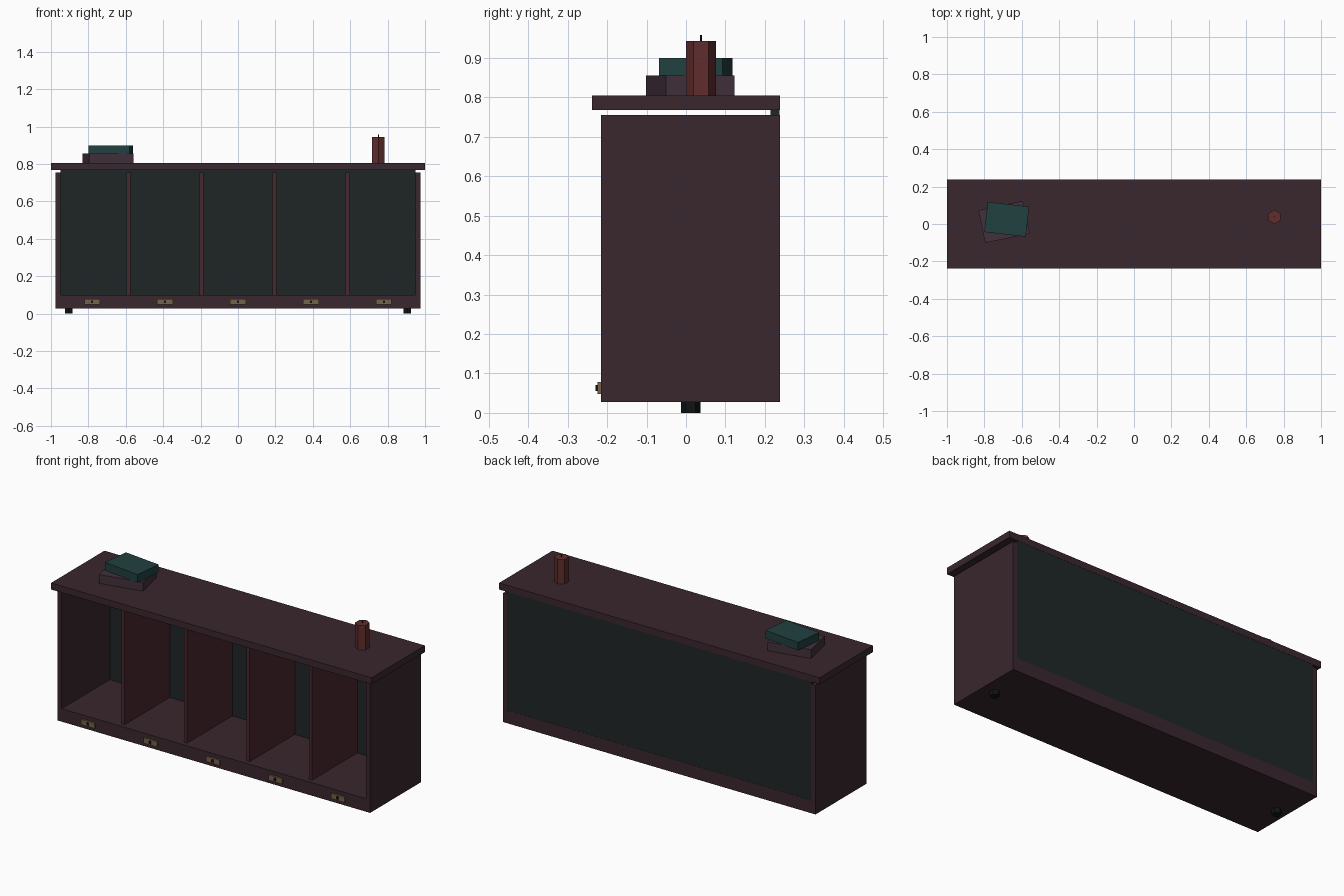
import bpy
from math import radians

if "Cube" in bpy.data.objects:
    bpy.data.objects.remove(bpy.data.objects["Cube"])


def material(name, rgb):
    m = bpy.data.materials.new(name)
    m.diffuse_color = (*[(c / 255) ** 2.2 for c in rgb], 1)
    m.use_nodes = True
    m.node_tree.nodes["Principled BSDF"].inputs["Base Color"].default_value = m.diffuse_color
    return m


WOOD = material("dark_wood", (60, 43, 50))
RED_WOOD = material("red_wood", (74, 44, 50))
SLATE = material("slate", (36, 42, 42))
BRASS = material("brass", (118, 98, 74))
PLUM = material("plum_cover", (68, 52, 62))
TEAL = material("teal_cover", (38, 66, 66))
WAX = material("red_wax", (96, 48, 48))
BLACK = material("black", (24, 26, 26))


def box(name, x, y, z, mat, turn=0):
    """Box from (min, max) ranges, turned about its own centre."""
    r = (x, y, z)
    bpy.ops.mesh.primitive_cube_add(size=1, location=[(a + b) / 2 for a, b in r])
    ob = bpy.context.object
    ob.name = name
    ob.scale = [b - a for a, b in r]
    ob.rotation_euler.z = radians(turn)
    ob.data.materials.append(mat)
    return ob


def prism(name, x, y, z, radius, mat, sides=6):
    """Upright low-poly cylinder, z is a (min, max) range."""
    bpy.ops.mesh.primitive_cylinder_add(vertices=sides, radius=radius, depth=z[1] - z[0],
                                        location=(x, y, sum(z) / 2))
    ob = bpy.context.object
    ob.name = name
    ob.data.materials.append(mat)
    return ob


# Carcass: base, sides, back and overhanging top
box("base", (-0.95, 0.95), (-0.215, 0.238), (0.027, 0.1), WOOD)
for side, s in (("left", -1), ("right", 1)):
    box(f"{side}_side", sorted((s * 0.95, s * 0.975)), (-0.215, 0.238), (0.027, 0.755), WOOD)
    prism(f"{side}_foot", s * 0.905, 0.012, (0, 0.027), 0.0245, BLACK)
box("back_panel", (-0.95, 0.95), (0.214, 0.237), (0.1, 0.768), SLATE)
box("top", (-1, 1), (-0.238, 0.238), (0.768, 0.805), WOOD)

# Dividers between the five bays
for i in range(4):
    x = -0.585 + 0.39 * i
    box(f"divider_{i + 1}", (x - 0.01, x + 0.01), (-0.19, 0.214), (0.1, 0.755), RED_WOOD)

# Brass plates, each with a plain dark stud
for i in range(5):
    x = -0.78 + 0.39 * i
    box(f"plate_{i + 1}", (x - 0.042, x + 0.042), (-0.225, -0.215), (0.048, 0.078), BRASS)
    box(f"plate_stud_{i + 1}", (x - 0.006, x + 0.006), (-0.23, -0.225), (0.056, 0.071), BLACK)

# Two stacked books
box("lower_book", (-0.8165, -0.5735), (-0.078, 0.1), (0.805, 0.855), PLUM, 12)
box("upper_book", (-0.792, -0.569), (-0.056, 0.106), (0.855, 0.9), TEAL, -6.5)

# Candle and wick
prism("candle", 0.75, 0.038, (0.805, 0.943), 0.0375, WAX)
prism("wick", 0.75, 0.038, (0.943, 0.958), 0.003, BLACK)
